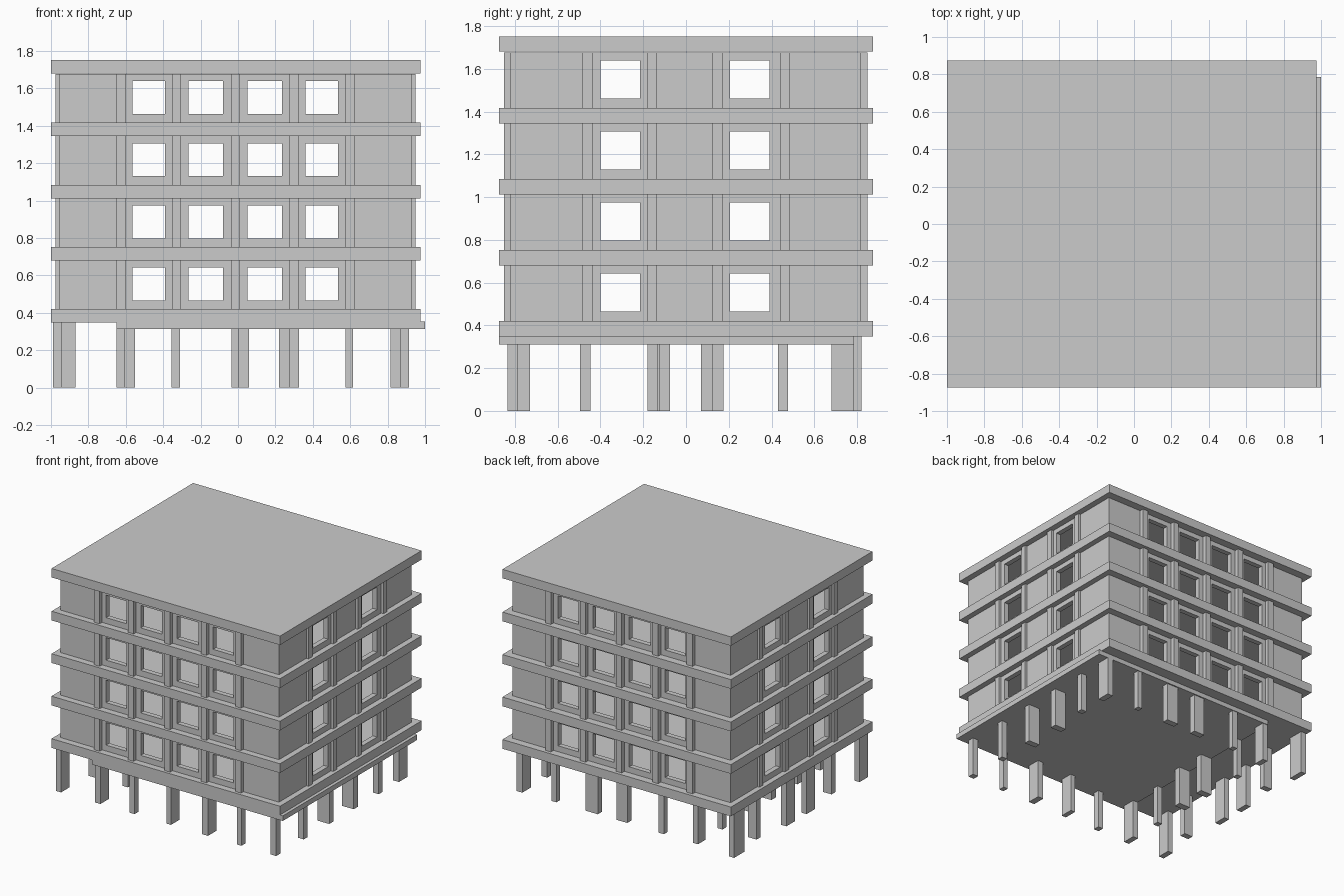
import bpy, bmesh

if "Cube" in bpy.data.objects:
    bpy.data.objects.remove(bpy.data.objects["Cube"])

def build(name, boxes):
    """One object from (x0, x1, y0, y1, z0, z1) boxes."""
    bm = bmesh.new()
    for x0, x1, y0, y1, z0, z1 in boxes:
        vs = bmesh.ops.create_cube(bm, size=1)["verts"]
        for v in vs:
            v.co.x = x1 if v.co.x > 0 else x0
            v.co.y = y1 if v.co.y > 0 else y0
            v.co.z = z1 if v.co.z > 0 else z0
    me = bpy.data.meshes.new(name)
    bm.to_mesh(me)
    bm.free()
    ob = bpy.data.objects.new(name, me)
    bpy.context.collection.objects.link(ob)
    return ob

SX0, SX1, SY = -1.0, 0.975, 0.874         # slab extents
WX0, WX1, WY0, WY1 = -0.957, 0.93, -0.822, 0.815   # wall faces
T = 0.04                                  # wall thickness
FLOORS = [0.42 + 0.332 * i for i in range(4)]
STOREY = 0.26

# floor slabs and roof
build("floor_slabs", [(SX0, SX1, -SY, SY, z - 0.072, z) for z in FLOORS])
build("roof_slab", [(SX0, SX1, -SY, SY, 1.68, 1.75)])
# offset plate under the lowest slab
build("base_plate", [(-0.65, 1.0, -SY, 0.785, 0.312, 0.352)])

front_windows = [(-0.565, -0.39), (-0.265, -0.08), (0.05, 0.235), (0.36, 0.535)]
side_windows = [(-0.40, -0.215), (0.205, 0.39)]

def wall_parts(lo, hi, windows, z):
    """Piers, sills and lintels as (a0, a1, z0, z1)."""
    parts, a = [], lo
    for w0, w1 in windows:
        parts += [(a, w0, z, z + STOREY), (w0, w1, z, z + 0.046),
                  (w0, w1, z + 0.222, z + STOREY)]
        a = w1
    return parts + [(a, hi, z, z + STOREY)]

# pierced walls
walls = {"front_wall": [], "back_wall": [], "right_wall": [], "left_wall": []}
for z in FLOORS:
    for a0, a1, z0, z1 in wall_parts(WX0, WX1, front_windows, z):
        walls["front_wall"].append((a0, a1, WY0, WY0 + T, z0, z1))
        walls["back_wall"].append((a0, a1, WY1 - T, WY1, z0, z1))
    for a0, a1, z0, z1 in wall_parts(WY0 + T, WY1 - T, side_windows, z):
        walls["right_wall"].append((WX1 - T, WX1, a0, a1, z0, z1))
        walls["left_wall"].append((WX0, WX0 + T, a0, a1, z0, z1))
for name, boxes in walls.items():
    build(name, boxes)

# projecting pilasters beside the windows
front_pil = [(-0.65, -0.60), (-0.353, -0.305), (-0.038, 0.01), (0.275, 0.323), (0.575, 0.623)]
side_pil = [(-0.484, -0.438), (-0.18, -0.135), (0.122, 0.17), (0.44, 0.486)]
pil = []
for z in FLOORS:
    for a, b in front_pil:
        pil += [(a, b, -0.852, WY0 + 0.01, z, z + STOREY),
                (a, b, WY1 - 0.01, 0.848, z, z + STOREY)]
    for a, b in side_pil:
        pil += [(WX1 - 0.01, 0.95, a, b, z, z + STOREY),
                (-0.975, WX0 + 0.01, a, b, z, z + STOREY)]
build("pilasters", pil)

# ground columns: (x0, x1, y0, y1)
F0, F1, B0, B1 = -0.835, -0.73, 0.69, 0.81
front_row = [(-0.99, -0.945, F0, F1), (-0.65, -0.605, F0, F1), (-0.355, -0.31, F0, -0.785),
             (-0.035, 0.005, F0, F1), (0.275, 0.325, F0, F1), (0.575, 0.615, F0, -0.785),
             (0.865, 0.915, F0, -0.785)]
back_row = [(-0.99, -0.945, B0, 0.82), (-0.65, -0.605, B0, 0.78), (-0.355, -0.31, 0.735, 0.78),
            (-0.035, 0.06, 0.725, 0.775), (0.22, 0.325, 0.725, 0.775), (0.575, 0.615, 0.735, 0.78),
            (0.865, 0.915, 0.68, 0.785)]
side_y = [(-0.495, -0.447), (-0.18, -0.075), (0.07, 0.175), (0.43, 0.478)]
left_row = [(-0.945 if i in (0, 3) else -0.99, -0.87 if i in (0, 3) else -0.945, a, b)
            for i, (a, b) in enumerate(side_y)]
inner_row = [(-0.65, -0.605 if i in (0, 3) else -0.55, a, min(b, a + 0.055))
             for i, (a, b) in enumerate(side_y)]
right_row = [(0.865, 0.915, -0.495, -0.447), (0.815, 0.915, -0.18, -0.13),
             (0.815, 0.915, 0.122, 0.175), (0.865, 0.915, 0.43, 0.478)]
for name, row in (("front_columns", front_row), ("back_columns", back_row),
                  ("left_columns", left_row), ("inner_columns", inner_row),
                  ("right_columns", right_row)):
    build(name, [(*c, 0, 0.35 if c[0] < -0.9 else 0.33) for c in row])
